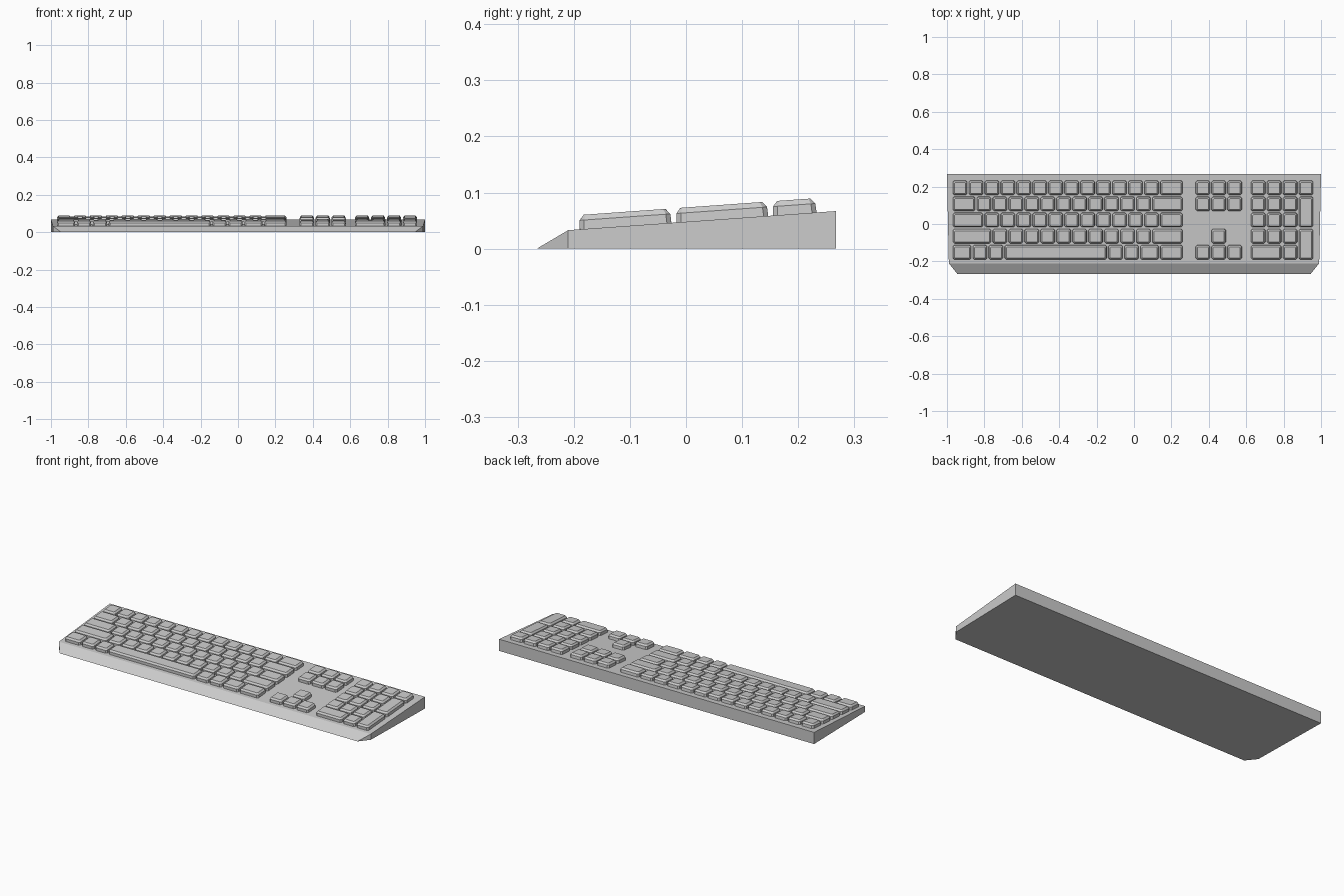
import bpy, bmesh, math
from mathutils import Matrix

if "Cube" in bpy.data.objects:
    bpy.data.objects.remove(bpy.data.objects["Cube"])

U = 0.0853                      # key pitch across
V = 0.0862                      # key pitch in depth
GAP = 0.0085
Y_LIP, Z_LIP = -0.21, 0.033     # front of the sloping deck
Y_BACK, Z_BACK = 0.267, 0.067
SLOPE = (Z_BACK - Z_LIP) / (Y_BACK - Y_LIP)
TILT = math.atan(SLOPE)
ROW_Y = [0.194 - V * i for i in range(5)]


def finish(name, bm):
    bmesh.ops.recalc_face_normals(bm, faces=bm.faces)
    me = bpy.data.meshes.new(name)
    bm.to_mesh(me)
    bm.free()
    ob = bpy.data.objects.new(name, me)
    bpy.context.collection.objects.link(ob)
    return ob


def chamfered_ring(bm, hx, hy, c, z, m):
    pts = [(hx, hy - c), (hx - c, hy), (c - hx, hy), (-hx, hy - c),
           (-hx, c - hy), (c - hx, -hy), (hx - c, -hy), (hx, c - hy)]
    vs = []
    for x, y in pts:
        v = bm.verts.new((x, y, z))
        v.co = m @ v.co
        vs.append(v)
    return vs


def add_key(bm, x, y, w=1, d=1):
    """Keycap of w by d units, centred at x, y and resting on the deck."""
    z = Z_LIP + (y - Y_LIP) * SLOPE
    m = Matrix.Translation((x, y, z)) @ Matrix.Rotation(TILT, 4, 'X')
    hx, hy = (w * U - GAP) / 2, (d * V - GAP) / 2
    # (inset, corner chamfer, height) from skirt to top
    rings = [chamfered_ring(bm, hx - i, hy - i, c, h, m) for i, c, h in
             [(0, 0.008, -0.002), (0.001, 0.008, 0.016), (0.009, 0.004, 0.0255)]]
    for a, b in zip(rings, rings[1:]):
        for k in range(8):
            bm.faces.new((a[k], a[(k + 1) % 8], b[(k + 1) % 8], b[k]))
    bm.faces.new(rings[0][::-1])
    bm.faces.new(rings[-1])


# Wedge-shaped case with a bevelled front lip
bm = bmesh.new()
front = [bm.verts.new((s * 0.945, -0.266, 0)) for s in (-1, 1)]
bottom_lip = [bm.verts.new((s * 0.99, Y_LIP, 0)) for s in (-1, 1)]
top_lip = [bm.verts.new((s * 0.99, Y_LIP, Z_LIP)) for s in (-1, 1)]
bottom_back = [bm.verts.new((s, Y_BACK, 0)) for s in (-1, 1)]
top_back = [bm.verts.new((s, Y_BACK, Z_BACK)) for s in (-1, 1)]
for a, b in [(front, top_lip), (top_lip, top_back), (top_back, bottom_back)]:
    bm.faces.new((a[0], a[1], b[1], b[0]))
bm.faces.new((front[0], bottom_lip[0], bottom_back[0],
              bottom_back[1], bottom_lip[1], front[1]))
for s in (0, 1):
    bm.faces.new((front[s], bottom_lip[s], top_lip[s]))
    bm.faces.new((bottom_lip[s], bottom_back[s], top_back[s], top_lip[s]))
finish("case", bm)

# Main typing block: key widths per row
rows = [
    [1] * 13 + [1.5],
    [1.5] + [1] * 11 + [2],
    [2] + [1] * 11 + [1.5],
    [2.5] + [1] * 10 + [2],
    [1.25, 1, 1, 6.5, 1, 1, 1.25, 1.5],
]
bm = bmesh.new()
for y, widths in zip(ROW_Y, rows):
    x = -0.973
    for w in widths:
        add_key(bm, x + w * U / 2, y, w)
        x += w * U
finish("main_keys", bm)

# Navigation keys and arrows
bm = bmesh.new()
for row, cols in [(0, (-1, 0, 1)), (1, (-1, 0, 1)), (3, (0,)), (4, (-1, 0, 1))]:
    for c in cols:
        add_key(bm, 0.453 + c * U, ROW_Y[row])
finish("navigation_keys", bm)

# Number pad with two tall keys and one wide key
bm = bmesh.new()
pad_x = [0.664 + U * i for i in range(4)]
for row in range(4):
    for col in range(4 if row == 0 else 3):
        add_key(bm, pad_x[col], ROW_Y[row])
add_key(bm, pad_x[0] + U / 2, ROW_Y[4], 2)
add_key(bm, pad_x[2], ROW_Y[4])
for row in (1, 3):
    add_key(bm, pad_x[3], ROW_Y[row] - V / 2, 1, 2)
finish("number_pad_keys", bm)
